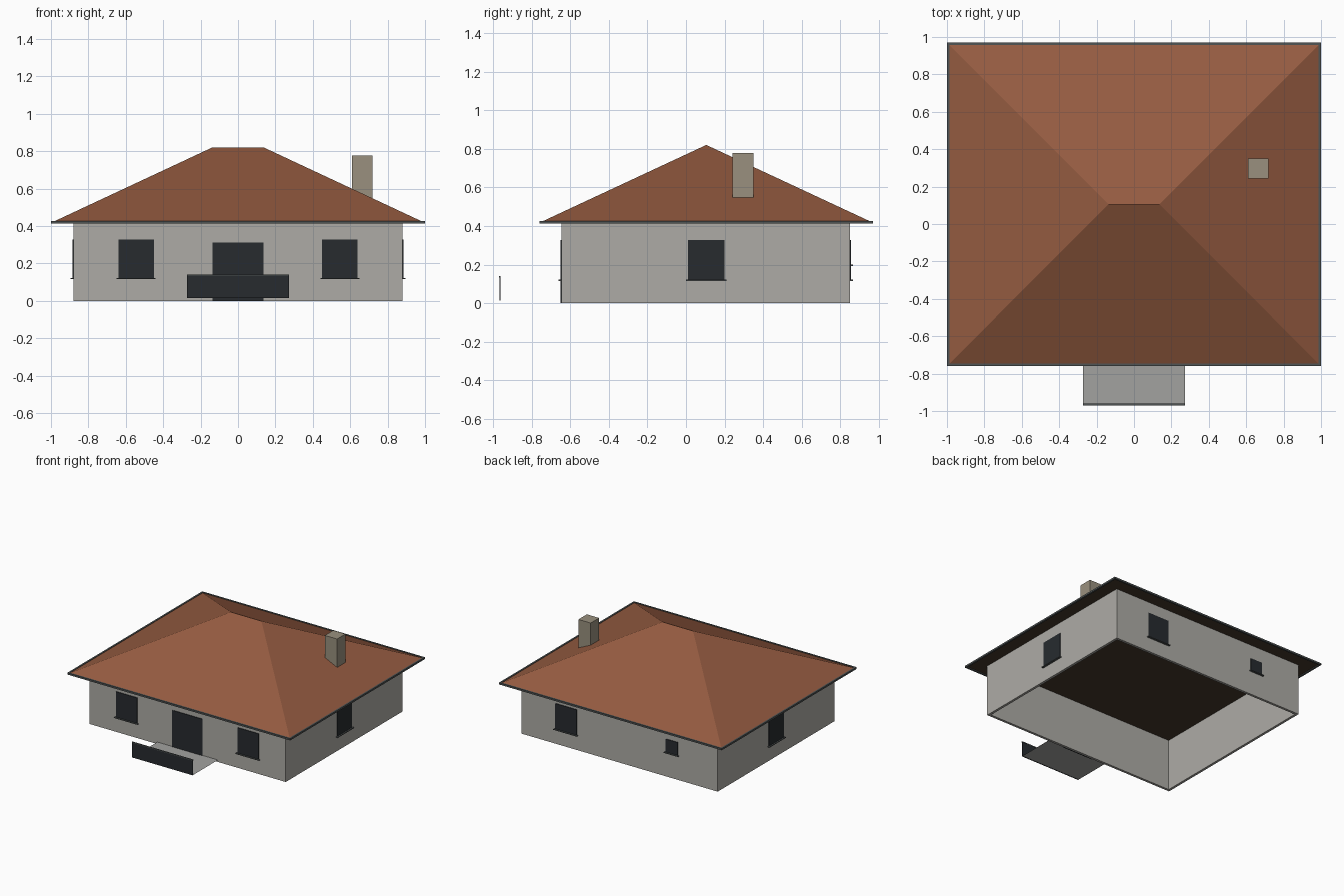
import bpy, bmesh
from math import pi

if "Cube" in bpy.data.objects:
    bpy.data.objects.remove(bpy.data.objects["Cube"])


def mat(name, rgb):
    m = bpy.data.materials.new(name)
    m.diffuse_color = (*rgb, 1)
    m.use_nodes = True
    m.node_tree.nodes["Principled BSDF"].inputs["Base Color"].default_value = m.diffuse_color
    return m


TILE = mat("roof_tile", (0.30, 0.105, 0.052))
WOOD = mat("dark_wood", (0.06, 0.04, 0.024))
GLASS = mat("dark_glass", (0.02, 0.024, 0.028))
METAL = mat("gutter_metal", (0.08, 0.09, 0.09))
RENDER = mat("wall_render", (0.42, 0.41, 0.38))
STONE = mat("chimney_stone", (0.32, 0.28, 0.21))
CONCRETE = mat("concrete", (0.36, 0.36, 0.35))


def mesh(name, verts, faces, m):
    me = bpy.data.meshes.new(name)
    me.from_pydata(verts, [], faces)
    bm = bmesh.new()
    bm.from_mesh(me)
    bmesh.ops.recalc_face_normals(bm, faces=bm.faces)
    bm.to_mesh(me)
    bm.free()
    me.materials.append(m)
    ob = bpy.data.objects.new(name, me)
    bpy.context.collection.objects.link(ob)
    return ob


def box(name, x, y, z, m):
    verts = [(a, b, c) for a in x for b in y for c in z]
    faces = [(0, 1, 3, 2), (4, 6, 7, 5), (0, 4, 5, 1),
             (2, 3, 7, 6), (0, 2, 6, 4), (1, 5, 7, 3)]
    return mesh(name, verts, faces, m)


# Main dimensions
WX, Y0, Y1, EAVE = 0.88, -0.645, 0.85, 0.42
RX, RY0, RY1, RIDGE_Y, RIDGE_Z = 0.993, -0.753, 0.963, 0.105, 0.82

# Hollow walls, open below
T = 0.02
rings = [[(-a, b, z), (a, b, z), (a, c, z), (-a, c, z)]
         for a, b, c in ((WX, Y0, Y1), (WX - T, Y0 + T, Y1 - T)) for z in (0, EAVE)]
faces = []
for p, q in ((0, 4), (8, 12), (0, 8), (4, 12)):
    for i in range(4):
        j = (i + 1) % 4
        faces.append((p + i, p + j, q + j, q + i))
mesh("walls", sum(rings, []), faces, RENDER)

# Hipped roof and flat soffit
eaves = [(-RX, RY0, EAVE), (RX, RY0, EAVE), (RX, RY1, EAVE), (-RX, RY1, EAVE)]
ridge = [(-0.137, RIDGE_Y, RIDGE_Z), (0.137, RIDGE_Y, RIDGE_Z)]
roof = mesh("roof", eaves + ridge,
            [(0, 1, 5, 4), (1, 2, 5), (2, 3, 4, 5), (3, 0, 4), (3, 2, 1, 0)], TILE)
roof.data.materials.append(WOOD)
roof.data.polygons[4].material_index = 1

# Gutter around the eaves
G = 0.007
zg = (EAVE - G, EAVE + G)
for s, side in ((-1, "left"), (1, "right")):
    box("gutter_" + side, sorted((s * (RX - G), s * (RX + G))), (RY0 - G, RY1 + G), zg, METAL)
for y, side in ((RY0, "front"), (RY1, "back")):
    box("gutter_" + side, (-RX + G, RX - G), (y - G, y + G), zg, METAL)

# Chimney
box("chimney", (0.61, 0.72), (0.242, 0.35), (0.5, 0.778), STONE)


# Windows with sills: centred at u along the wall whose outside is given
def window(name, u, w, z0, z1, wall):
    for part, grow, out, z, m in (("pane", 0, 0.005, (z0, z1), GLASS),
                                  ("sill", 0.01, 0.016, (z0 - 0.006, z0), METAL)):
        a = (u - w / 2 - grow, u + w / 2 + grow)
        x, y = {"front": (a, (Y0 - out, Y0 + 0.005)),
                "back": (a, (Y1 - 0.005, Y1 + out)),
                "right": ((WX - 0.005, WX + out), a),
                "left": ((-WX - out, -WX + 0.005), a)}[wall]
        box(f"{name}_{part}", x, y, z, m)


for s, side in ((-1, "left"), (1, "right")):
    window("front_window_" + side, s * 0.545, 0.19, 0.122, 0.328, "front")
    window(side + "_window", 0.105, 0.19, 0.122, 0.328, side)
window("back_window", 0.48, 0.19, 0.122, 0.328, "back")
window("small_back_window", -0.47, 0.108, 0.2, 0.305, "back")

# Door
box("door", (-0.135, 0.135), (Y0 - 0.005, Y0 + 0.005), (0.0, 0.312), GLASS)

# Porch floor, front panel and thin rail on top
mesh("porch_floor", [(-0.272, -0.963, 0.016), (0.272, -0.963, 0.016),
                     (0.272, Y0, 0.016), (-0.272, Y0, 0.016)], [(0, 1, 2, 3)], CONCRETE)
box("porch_panel", (-0.272, 0.272), (-0.967, -0.962), (0.014, 0.134), GLASS)
box("porch_rail", (-0.273, 0.273), (-0.97, -0.961), (0.134, 0.141), METAL)
